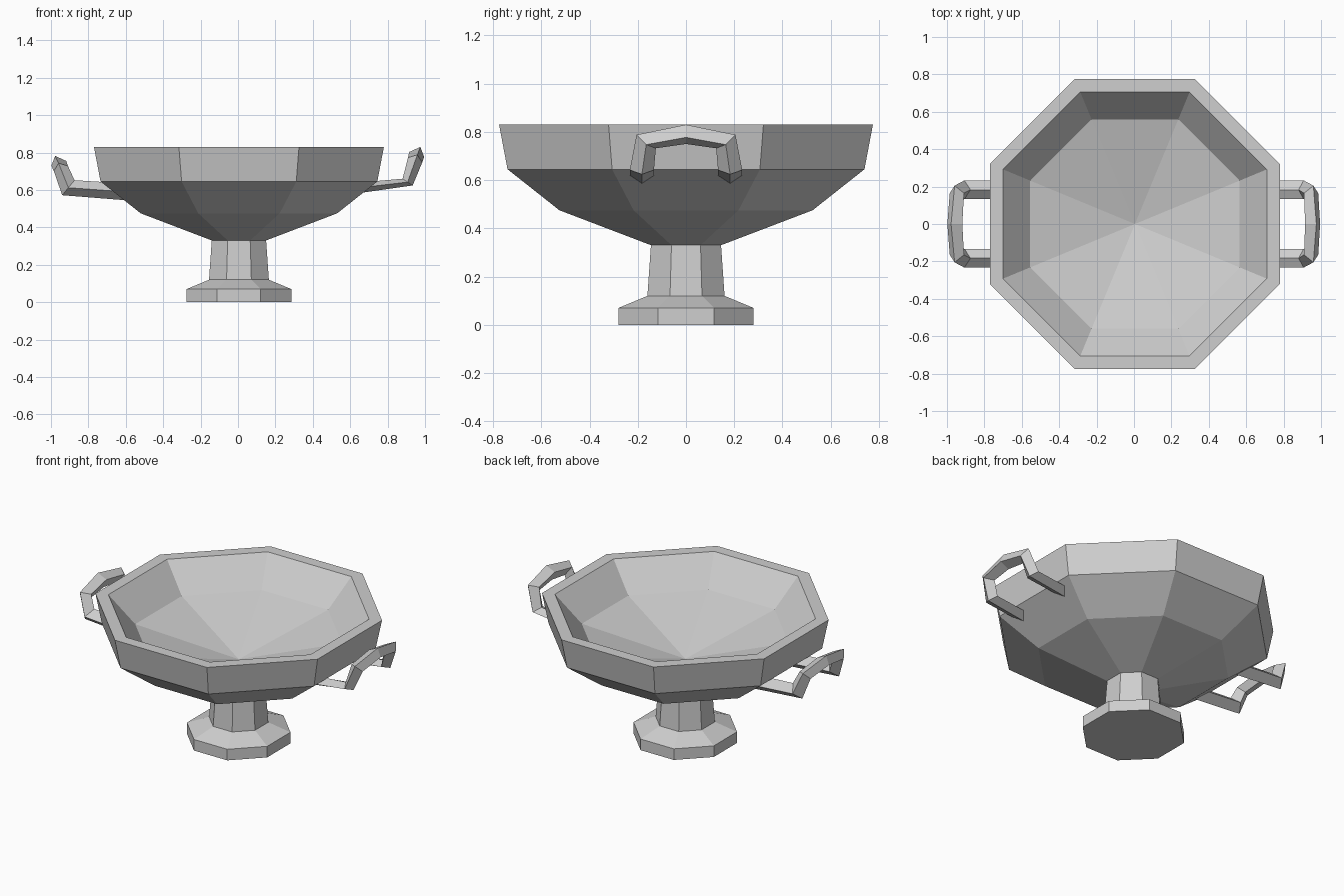
import bpy, bmesh
from math import cos, sin, pi
from mathutils import Vector

cube = bpy.data.objects.get("Cube")
if cube:
    bpy.data.objects.remove(cube, do_unlink=True)

SIDES = 8
OFFSET = 0.005

stone = bpy.data.materials.new("grey_stone")
stone.use_nodes = True
color = (0.62, 0.62, 0.62, 1)
stone.diffuse_color = color
stone.node_tree.nodes["Principled BSDF"].inputs["Base Color"].default_value = color


def finish(name, bm):
    bmesh.ops.remove_doubles(bm, verts=bm.verts, dist=0.0001)
    bmesh.ops.recalc_face_normals(bm, faces=bm.faces)
    mesh = bpy.data.meshes.new(name)
    bm.to_mesh(mesh)
    bm.free()
    mesh.materials.append(stone)
    obj = bpy.data.objects.new(name, mesh)
    bpy.context.collection.objects.link(obj)
    return obj


def bridge(bm, rings):
    for low, high in zip(rings, rings[1:]):
        for i in range(len(low)):
            j = (i + 1) % len(low)
            bm.faces.new((low[i], low[j], high[j], high[i]))


def lathe(name, profile):
    """Turn (flat-side radius, height) points into an octagonal solid."""
    bm = bmesh.new()
    rings = []
    for flat, z in profile:
        r = flat / cos(pi / SIDES)
        angles = [(i + 0.5) * 2 * pi / SIDES for i in range(SIDES)]
        rings.append([bm.verts.new((OFFSET + r * cos(a), r * sin(a), z)) for a in angles])
    bridge(bm, rings)
    return finish(name, bm)


# Pedestal and bowl
lathe("foot", [(0, 0), (0.28, 0), (0.28, 0.07), (0.16, 0.12), (0, 0.12)])
lathe("stem", [(0, 0.12), (0.16, 0.12), (0.145, 0.335), (0, 0.335)])
lathe("bowl", [(0, 0.33), (0.145, 0.33), (0.525, 0.475), (0.74, 0.645),
               (0.775, 0.83), (0.705, 0.83), (0.56, 0.66), (0, 0.5)])

# Handles: diamond sections along a bar, a rise and half an arched grip
SPANS = [(0, 0.05, 0), (0, 0.05, 0), (0.012, 0.04, 0.028), (0.02, 0, 0.04)]


def handle(name, side, centres, depths):
    bm = bmesh.new()
    rings = []
    for c, u, v in zip(centres, SPANS, depths):
        c, u, v = Vector(c), Vector(u), Vector((v[0], 0, v[1]))
        points = [c + u, c + v, c - u, c - v]
        rings.append([bm.verts.new((p.x * side, p.y, p.z)) for p in points])
    bridge(bm, rings)
    bm.faces.new(rings[0])
    obj = finish(name, bm)
    mirror = obj.modifiers.new("other_half", "MIRROR")
    mirror.use_axis = (False, True, False)
    mirror.use_clip = True
    return obj


handle("left_handle", 1,
       [(0.66, 0.183, 0.613), (0.907, 0.183, 0.642), (0.947, 0.165, 0.76), (0.955, 0, 0.79)],
       [(0, -0.028), (0.027, -0.018), (0.038, -0.013), (0.04, -0.013)])
handle("right_handle", -1,
       [(0.6, 0.183, 0.59), (0.907, 0.183, 0.612), (0.947, 0.165, 0.715), (0.958, 0, 0.742)],
       [(0, -0.045), (0.033, -0.04), (0.038, -0.013), (0.04, -0.013)])
